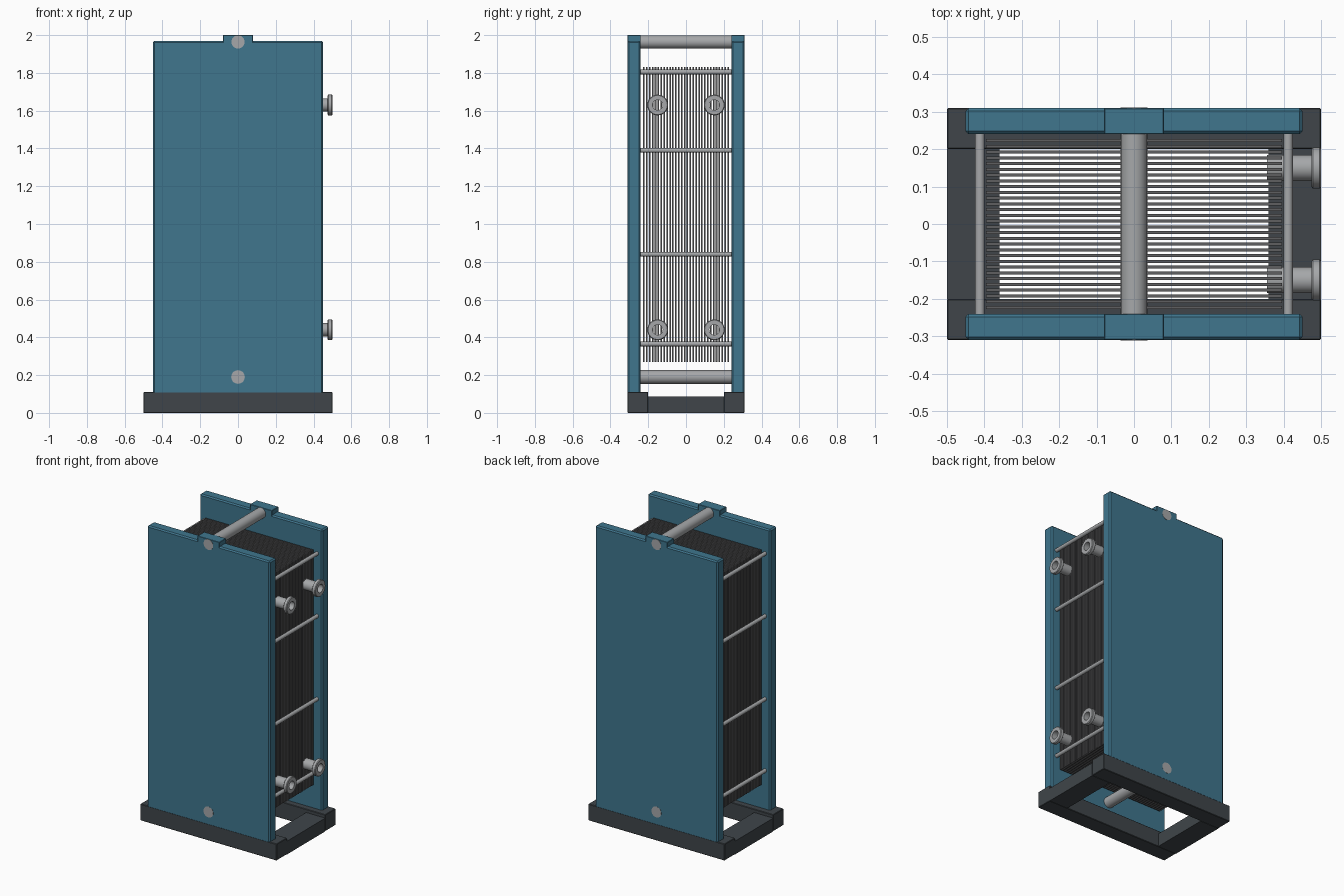
import bpy, bmesh
from math import pi, cos, sin

if "Cube" in bpy.data.objects:
    bpy.data.objects.remove(bpy.data.objects["Cube"])


def material(name, rgb):
    m = bpy.data.materials.new(name)
    m.diffuse_color = (*rgb, 1)
    m.use_nodes = True
    m.node_tree.nodes["Principled BSDF"].inputs["Base Color"].default_value = m.diffuse_color
    return m


BLUE = material("blue_paint", (0.05, 0.18, 0.27))
DARK = material("dark_base", (0.05, 0.06, 0.068))
FIN = material("dark_steel", (0.115, 0.115, 0.12))
STEEL = material("light_steel", (0.38, 0.39, 0.40))


def box(name, x, y, z, mat, bevel=0):
    bpy.ops.mesh.primitive_cube_add(
        size=1, location=[(a + b) / 2 for a, b in (x, y, z)])
    o = bpy.context.object
    o.name = name
    o.scale = [b - a for a, b in (x, y, z)]
    bpy.ops.object.transform_apply(location=False, rotation=False, scale=True)
    o.data.materials.append(mat)
    if bevel:
        m = o.modifiers.new("bevel", 'BEVEL')
        m.width, m.segments = bevel, 1
    return o


def rod(name, x, z, r, half, sides=32):
    bpy.ops.mesh.primitive_cylinder_add(
        vertices=sides, radius=r, depth=2 * half,
        location=(x, 0, z), rotation=(pi / 2, 0, 0))
    o = bpy.context.object
    o.name = name
    o.data.materials.append(STEEL)
    bpy.ops.object.shade_smooth_by_angle()


def nozzle(name, y, z, n=32):
    # closed (x, radius) outline spun around the x axis
    outline = [(0.355, 0.035), (0.474, 0.035), (0.474, 0.050), (0.478, 0.055),
               (0.496, 0.055), (0.50, 0.051), (0.50, 0.027), (0.355, 0.027)]
    bm = bmesh.new()
    rings = [[bm.verts.new((px, r * cos(2 * pi * i / n), r * sin(2 * pi * i / n)))
              for px, r in outline] for i in range(n)]
    k = len(outline)
    for i in range(n):
        a, b = rings[i], rings[(i + 1) % n]
        for j in range(k):
            bm.faces.new((a[j], a[(j + 1) % k], b[(j + 1) % k], b[j]))
    bmesh.ops.recalc_face_normals(bm, faces=bm.faces)
    me = bpy.data.meshes.new(name)
    bm.to_mesh(me)
    bm.free()
    o = bpy.data.objects.new(name, me)
    o.location = (0, y, z)
    me.materials.append(STEEL)
    bpy.context.collection.objects.link(o)
    bpy.context.view_layer.objects.active = o
    bpy.ops.object.select_all(action='DESELECT')
    o.select_set(True)
    bpy.ops.object.shade_smooth_by_angle()


# Base frame, end plates and top tabs, front and back
for side, s in (("front", -1), ("back", 1)):
    def span(a, b):
        return sorted((s * a, s * b))
    box(side + "_base_rail", (-0.5, 0.5), span(0.2, 0.31), (0, 0.11), DARK, 0.003)
    box(side + "_end_plate", (-0.45, 0.45), span(0.24, 0.31), (0.10, 1.97), BLUE, 0.008)
    box(side + "_top_tab", (-0.08, 0.08), span(0.24, 0.31), (1.94, 2.0), BLUE, 0.002)

# Lower cross members joining the base rails
for side, s in (("left", -1), ("right", 1)):
    box(side + "_base_cross_member", sorted((s * 0.36, s * 0.5)),
        (-0.2, 0.2), (0, 0.088), DARK)

# Stack of thin heat exchange plates
COUNT = 30
for i in range(COUNT):
    y = -0.223 + 0.446 * i / (COUNT - 1)
    box(f"heat_plate_{i + 1}", (-0.395, 0.395), (y - 0.004, y + 0.004),
        (0.27, 1.83), FIN)

# Main carrying and guide bars
rod("top_carrying_bar", 0, 1.964, 0.035, 0.311)
rod("bottom_guide_bar", 0, 0.19, 0.036, 0.311)

# Tie rods along both sides
for side, s in (("left", -1), ("right", 1)):
    for i, z in enumerate((0.365, 0.84, 1.39, 1.805)):
        rod(f"{side}_tie_rod_{i + 1}", s * 0.412, z, 0.0125, 0.25, 20)

# Flanged pipe connections on the right side
for yn, y in (("front", -0.15), ("back", 0.15)):
    for zn, z in (("lower", 0.44), ("upper", 1.63)):
        nozzle(f"{zn}_{yn}_nozzle", y, z)
